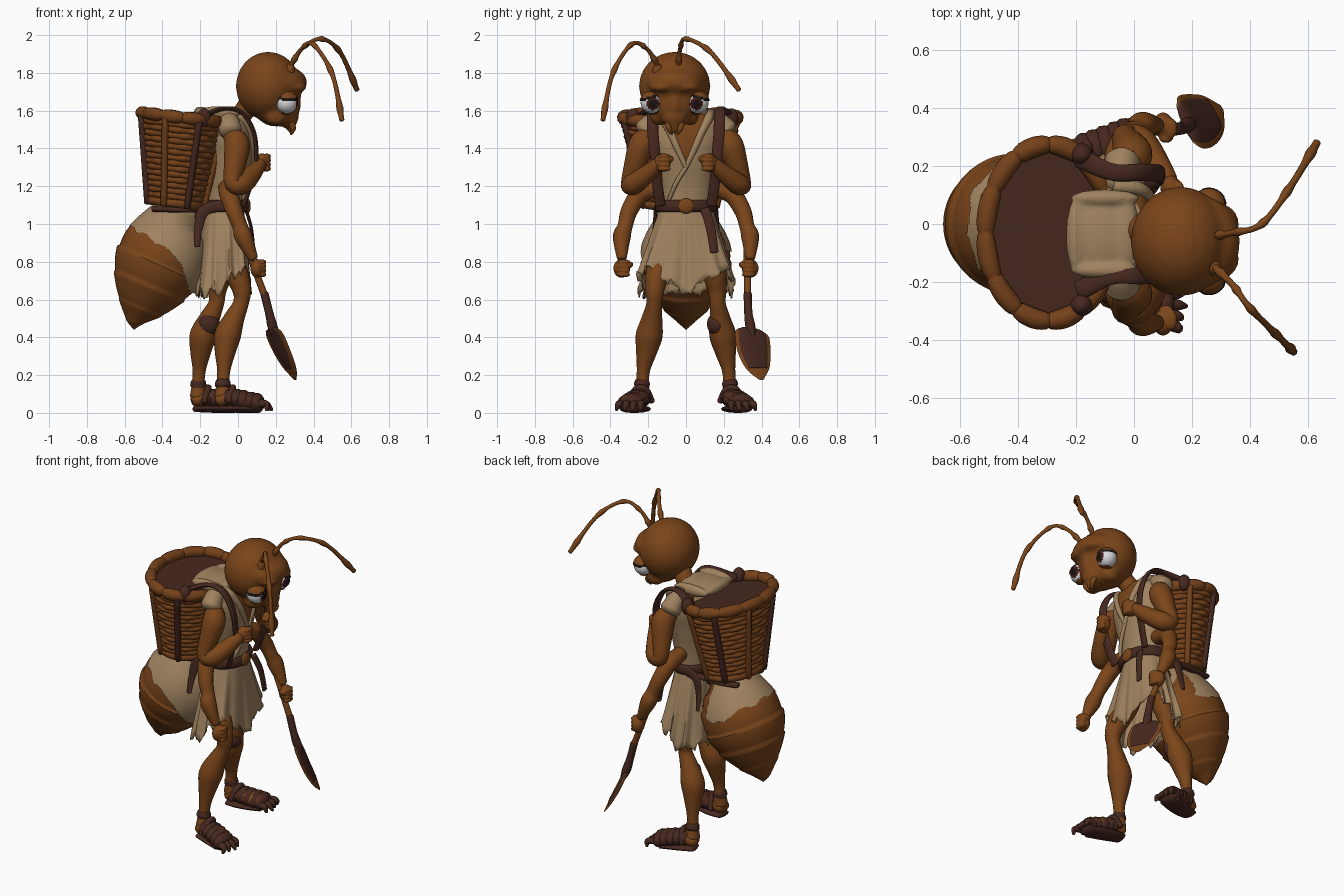
import bpy, bmesh, math, random
from mathutils import Vector, Matrix
from math import sin, cos, pi

random.seed(4)
if "Cube" in bpy.data.objects:
    bpy.data.objects.remove(bpy.data.objects["Cube"])


def material(name, colour):
    made = bpy.data.materials.new(name)
    made.use_nodes = True
    made.diffuse_color = (*colour, 1)
    made.node_tree.nodes["Principled BSDF"].inputs["Base Color"].default_value = (*colour, 1)
    return made


skin = material("chestnut skin", (.195, .059, .01))
wicker = material("wicker brown", (.175, .052, .01))
leather = material("dark leather", (.062, .021, .014))
cloth = material("tan cloth", (.35, .225, .115))
white = material("eye white", (.7, .7, .72))
iris = material("iris brown", (.06, .012, .008))
black = material("black", (.008, .006, .006))


def finish(name, bm, *mats, rule=None):
    """Turn a bmesh into a smooth object, colouring faces by an optional rule."""
    bmesh.ops.recalc_face_normals(bm, faces=bm.faces)
    mesh = bpy.data.meshes.new(name)
    if rule:
        for face in bm.faces:
            face.material_index = rule(face.calc_center_median(), face.normal)
    bm.to_mesh(mesh)
    bm.free()
    for mat in mats:
        mesh.materials.append(mat)
    obj = bpy.data.objects.new(name, mesh)
    bpy.context.collection.objects.link(obj)
    bpy.ops.object.select_all(action="DESELECT")
    obj.select_set(True)
    bpy.context.view_layer.objects.active = obj
    bpy.ops.object.shade_smooth_by_angle(angle=math.radians(50))
    return obj


def loft(rings, closed=False, caps=True):
    bm = bmesh.new()
    rows = [[bm.verts.new(p) for p in ring] for ring in rings]
    for low, high in list(zip(rows, rows[1:])) + ([(rows[-1], rows[0])] if closed else []):
        for i in range(len(low)):
            j = (i + 1) % len(low)
            bm.faces.new((low[i], low[j], high[j], high[i]))
    if caps and not closed:
        bm.faces.new(rows[0])
        bm.faces.new(rows[-1])
    return bm


def spline(points, steps, closed=False):
    """Catmull-Rom samples through points of any dimension."""
    pts = [Vector(p) for p in points]
    count = len(pts)
    pick = (lambda i: pts[i % count]) if closed else (lambda i: pts[min(max(i, 0), count - 1)])
    out = []
    for i in range(count if closed else count - 1):
        a, b, c, d = (pick(i + k) for k in (-1, 0, 1, 2))
        for k in range(steps):
            t = k / steps
            out.append(b + (c - a) * (t / 2) + (a * 2 - b * 5 + c * 4 - d) * (t * t / 2)
                       + (b * 3 - a - c * 3 + d) * (t ** 3 / 2))
    return out if closed else out + [pts[-1]]


def tube_mesh(points, sides=12, steps=6, scale=(1, 1), closed=False, ref=(0, 1, 0), swell=None):
    """Tapered tube along (x, y, z, radius) points with rounded ends."""
    path = spline(points, steps, closed)
    count = len(path)
    across, rings = Vector(ref), []
    for i, p in enumerate(path):
        before = path[i - 1] if closed or i else p
        after = path[(i + 1) % count] if closed or i < count - 1 else p
        along = (after.xyz - before.xyz).normalized()
        across = (across - along * across.dot(along)).normalized()
        side = along.cross(across)
        radius = max(p.w, .002) * (swell(i / count) if swell else 1)
        spots = [(0, 1)]
        if not closed and i == 0:
            spots = [(-.45, .55), (-.25, .85), (0, 1)]
        elif not closed and i == count - 1:
            spots = [(0, 1), (.25, .85), (.45, .55)]
        for shift, grow in spots:
            centre = p.xyz + along * (shift * radius * min(scale))
            rings.append([centre + (across * (cos(a) * scale[0]) + side * (sin(a) * scale[1]))
                          * (radius * grow) for a in (2 * pi * k / sides for k in range(sides))])
    return loft(rings, closed)


def tube(name, points, mat, **options):
    return finish(name, tube_mesh(points, **options), mat)


def add_ball(bm, centre, radii, segments=24):
    matrix = Matrix.Translation(centre) @ Matrix.Diagonal((*radii, 1))
    bmesh.ops.create_uvsphere(bm, u_segments=segments, v_segments=segments // 2, radius=1, matrix=matrix)


def blob(name, balls, mat, voxel=.01, relax=6):
    """Fuse several balls into one smooth organic form."""
    bm = bmesh.new()
    for centre, radii in balls:
        add_ball(bm, centre, radii)
    obj = finish(name, bm, mat)
    fuse = obj.modifiers.new("fuse", "REMESH")
    fuse.mode, fuse.voxel_size, fuse.use_smooth_shade = "VOXEL", voxel, True
    soften = obj.modifiers.new("soften", "SMOOTH")
    soften.factor, soften.iterations = .5, relax
    bpy.ops.object.convert(target="MESH")


def mirrored(points, side, shift=0):
    return [(x + shift, y * side, z, r) for x, y, z, r in points]


def oval(cx, cy, z, rx, ry, radius, count=48, wave=0, phase=0, tilt=0):
    """Closed oval path, optionally wavy and tilted."""
    out = []
    for k in range(count):
        a = 2 * pi * k / count
        grow = 1 + wave * sin(12 * a + phase)
        out.append((cx + rx * grow * cos(a), cy + ry * grow * sin(a), z - tilt * rx * cos(a), radius))
    return out


# Head, with broad forehead, brows, cheeks and muzzle
mid = -.06
face = [((.16, mid, 1.73), (.172, .19, .182)), ((.2, mid, 1.64), (.125, .135, .125)),
        ((.265, mid, 1.57), (.058, .07, .065)), ((.225, mid, 1.75), (.142, .16, .09)),
        ((.3, mid, 1.65), (.035, .04, .09)), ((.28, mid, 1.515), (.022, .03, .04))]
for s in (-1, 1):
    face += [((.29, mid + s * .065, 1.722), (.075, .07, .028)), ((.2, mid + s * .085, 1.57), (.06, .045, .05))]
blob("head", face, skin, relax=16)

for s in (-1, 1):
    # Large eyes with dark-edged sloping lids
    centre = Vector((.258, mid + s * .12, 1.643))
    gaze = Vector((.97, -s * .1, -.1)).normalized()
    slope = Vector((.1, s * .3, .95)).normalized()

    def eye_colour(p, n):
        aim = (p - centre).normalized().dot(gaze)
        return 2 if aim > .93 else 1 if aim > .8 else 0
    bm = bmesh.new()
    add_ball(bm, centre, (.058, .06, .058), 48)
    finish("eyeball", bm, white, iris, black, rule=eye_colour)
    bm = bmesh.new()
    add_ball(bm, centre, (.064, .066, .064), 48)
    bm.normal_update()
    open_eye = [f for f in bm.faces if -.8 < f.normal.dot(slope) < .42]
    bmesh.ops.delete(bm, geom=open_eye, context="FACES")
    finish("eyelid", bm, skin, black, rule=lambda p, n: int(0 < n.dot(slope) < .62))
    # Small mandibles
    tube("mandible", [(.28, mid + s * .035, 1.54, .018), (.292, mid + s * .03, 1.505, .015),
                      (.28, mid + s * .015, 1.475, .006)], skin)

# Antennae with jointed swellings
feelers = [[(.28, -.04, 1.84, .015), (.34, -.03, 1.93, .012), (.44, 0, 1.98, .012),
            (.54, .13, 1.91, .013), (.63, .28, 1.71, .015)],
           [(.28, -.15, 1.84, .015), (.34, -.21, 1.93, .012), (.4, -.29, 1.95, .012),
            (.5, -.39, 1.79, .013), (.55, -.44, 1.55, .015)]]
for points in feelers:
    tube("antenna", points, skin, sides=10, steps=12, swell=lambda t: .9 + .4 * abs(sin(t * 5 * pi)) ** 8)
    x, y, z, r = points[0]
    tube("antenna_socket", [(x - .01, y, z - .03, .03), (x, y, z - .005, .022)], skin)

tube("neck", [(-.04, 0, 1.5, .075), (.02, -.02, 1.58, .055), (.08, -.05, 1.66, .06)], skin)

# Tunic body, open at the chest
body = spline([(1.04, -.07, .1, .135), (1.2, -.06, .105, .145), (1.35, -.05, .125, .175),
               (1.47, -.05, .125, .2), (1.55, -.045, .1, .17), (1.59, -.03, .06, .09)], 10)
bm = loft([[(x + rx * cos(a), ry * sin(a), z) for a in (2 * pi * k / 96 for k in range(96))]
           for z, x, rx, ry in body])
finish("tunic", bm, cloth, skin, rule=lambda p, n: int(p.x > 0 and abs(p.y) < (p.z - 1.31) * .45))
for s in (-1, 1):
    tube("tunic_lapel", [(.068, 0, 1.3, .012), (.07, s * .045, 1.4, .018), (.06, s * .08, 1.48, .02),
                         (.02, s * .12, 1.56, .024), (-.06, s * .13, 1.585, .025)], cloth)
    tube("tunic_sleeve", mirrored([(-.05, .13, 1.55, .05), (-.045, .18, 1.53, .056), (-.04, .215, 1.495, .062)], s),
         cloth, sides=18)
tube("tunic_wrap", [(.068, 0, 1.3, .012), (.055, -.05, 1.22, .012), (.03, -.09, 1.13, .01)], cloth)
blob("cloth_hood", [((-.12, -.04, 1.585), (.11, .13, .035)), ((-.2, -.04, 1.59), (.035, .13, .032)),
                    ((-.1, -.16, 1.59), (.12, .03, .035)), ((-.1, .09, 1.59), (.12, .03, .035)),
                    ((-.03, -.03, 1.58), (.05, .14, .04))], cloth)

# Ragged pleated skirt, cut short over the thighs
rows, around = 14, 120
fray = [random.uniform(-.02, .02) for k in range(around)]


def skirt_point(t, k):
    a = 2 * pi * k / around
    turn = min(a, 2 * pi - a)
    drop = .45 - .11 * max(0, cos(2 * (turn - .9))) + .02 * sin(11 * a + 1) + (fray[k] if t == 1 else 0)
    fold = 1 + t * (.05 * sin(13 * a) + .025 * sin(22 * a) + .13 * sin(2 * a) ** 2)
    return (-.077 + (.108 + .034 * t) * fold * cos(a), (.14 + .108 * t) * fold * sin(a), 1.09 - t * drop)


skirt = finish("skirt", loft([[skirt_point(i / rows, k) for k in range(around)]
                              for i in range(rows + 1)], caps=False), cloth)
skirt.modifiers.new("thickness", "SOLIDIFY").thickness = .008

# Belt, buckle and hanging strap
tube("belt", oval(-.07, 0, 1.095, .115, .15, .032), leather, steps=2, scale=(1, .5), closed=True, ref=(0, 0, 1))
blob("buckle", [((.05, 0, 1.095), (.018, .045, .042))], skin, .006)
tube("belt_strap", [(.04, .1, 1.08, .025), (.07, .13, .98, .025), (.085, .15, .85, .022)], leather, scale=(1, .35))

# Abdomen with overlapping plates
gaster = [(-.26, 0, 1.07, .07), (-.32, 0, 1, .165), (-.38, 0, .87, .228), (-.44, 0, .74, .228),
          (-.5, 0, .6, .155), (-.54, 0, .5, .065), (-.55, 0, .445, .006)]
tube("abdomen", gaster, skin, sides=48, steps=12, swell=lambda t: 1.03 - .05 * (t * 7 % 1))
tube("abdomen_stalk", [(-.08, 0, 1.0, .07), (-.18, 0, 1.03, .06), (-.28, 0, 1.03, .07)], leather)
drape = tube_mesh(gaster, sides=96, steps=20, swell=lambda t: 1.05)


def bare(p):
    reach = p.x + .57
    edge = .99 - .72 * reach - 2 * max(0, reach - .24) + .012 * sin(60 * p.x) + .01 * sin(50 * p.y)
    return p.z < max(edge, .85 if p.y > .06 else .63) or (p.y > .1 and p.x > -.28)


bmesh.ops.delete(drape, geom=[v for v in drape.verts if bare(v.co)], context="VERTS")
finish("abdomen_drape", drape, cloth)


# Woven basket
def basket_oval(t, radius, **options):
    return oval(-.33 + .035 * t, -.03, 1.11 + .44 * t, .142 + .073 * t, .19 + .11 * t, radius, tilt=.12, **options)


finish("basket_hull", loft([[p[:3] for p in basket_oval(i / 4, 0)] for i in range(5)]), leather)
for i in range(15):
    tube("basket_weave", basket_oval(i / 15 + .01, .018, wave=.022, phase=i * pi), wicker, sides=8, steps=2,
         closed=True, ref=(0, 0, 1))
tube("basket_rim", basket_oval(1.03, .033), wicker, steps=4, closed=True, ref=(0, 0, 1),
     swell=lambda t: .78 + .3 * abs(sin(12 * pi * t)) ** .5)
tube("basket_base", basket_oval(0, .024), wicker, steps=2, closed=True, ref=(0, 0, 1))
low, high = basket_oval(-.03, .018), basket_oval(1, .018)
for k in range(3, 48, 6):
    out = Vector((cos(2 * pi * k / 48), sin(2 * pi * k / 48), 0, 0)) * .02
    tube("basket_stave", [Vector(low[k]) + out, Vector(high[k]) + out], wicker if k % 4 == 1 else leather, sides=8)

for s in (-1, 1):
    # Shoulder harness and hip straps
    tube("harness_strap", [(-.19, s * .23, 1.57, .035), (-.08, s * .18, 1.61, .03), (.02, s * .178, 1.59, .03),
                           (.085, s * .175, 1.48, .03), (.095, s * .16, 1.33, .028), (.065, s * .15, 1.2, .028),
                           (.03, s * .135, 1.1, .028)], leather, scale=(1, .4))
    blob("rim_binding", [((-.18, s * .26 - .02, 1.56), (.04, .04, .055))], leather)
    tube("basket_support", [(-.45, s * .12, 1.08, .025), (-.3, s * .14, 1.075, .025),
                            (-.1, s * .13, 1.08, .025)], leather, scale=(1, .6))
    tube("hip_strap", mirrored([(-.08, .15, 1.1, .03), (-.18, .16, 1.07, .03), (-.21, .17, .97, .022),
                                (-.215, .19, .88, .014)], s), leather, scale=(.35, 1))
    # Upper and lower arms
    tube("upper_arm_pair", mirrored([(-.03, .2, 1.47, .052), (-.005, .235, 1.42, .068), (-.015, .265, 1.33, .06),
                                     (-.03, .3, 1.22, .044), (.02, .28, 1.21, .056), (.08, .2, 1.27, .047),
                                     (.12, .15, 1.32, .032)], s), skin, sides=16)
    tube("lower_arm_pair", mirrored([(-.06, .14, 1.19, .045), (-.05, .24, 1.16, .05), (-.02, .3, 1.07, .045),
                                     (.01, .322, .99, .04), (.03, .34, .93, .047), (.08, .34, .82, .026)], s),
         skin, sides=16)
    # Fists
    for x, y, z in ((.125, .125, 1.325), (.1, .34, .765)):
        fist = [((x, y * s, z), (.035, .045, .05))]
        fist += [((x + .028, (y - .01) * s, z + .035 - .023 * i), (.022, .036, .013)) for i in range(4)]
        blob("fist", fist + [((x + .01, (y - .045) * s, z + .02), (.025, .016, .016))], skin, .006, 3)
    # Legs, one stride apart
    step = -.13 if s > 0 else 0
    tube("leg", [(-.07, s * .08, .98, .065), (-.055 + step * .25, s * .11, .85, .062),
                 (-.01 + step * .65, s * .15, .74, .064)] + mirrored(
        [(.02, .165, .65, .05), (.015, .168, .58, .042), (-.02, .18, .5, .055), (-.055, .195, .41, .071),
         (-.068, .21, .32, .055), (-.075, .225, .23, .036), (-.08, .23, .16, .034), (-.08, .235, .09, .045)],
        s, step), skin, sides=18)
    blob("kneecap", [((.028 + step, s * .167, .6), (.03, .04, .045))], skin)
    tube("ankle_band", mirrored([(-.08, .23, .165, .04), (-.08, .235, .145, .043)], s, step), leather)
    # Sandals and toes
    foot = [(-.1, .235, .065, .048), (-.04, .245, .08, .06), (.03, .265, .068, .066), (.1, .29, .052, .066)]
    tube("foot", mirrored(foot, s, step), skin, scale=(1, .72))
    tube("sandal_sole", mirrored([(x, y, .021, r) for x, y, z, r in foot], s, step), leather, scale=(1, .32))
    for x, y, z, r in spline(foot, 2)[2:]:
        band = [(x - .012, y, z, r * 1.1), (x + .012, y + .003, z, r * 1.1)]
        tube("sandal_strap", mirrored(band, s, step), leather, scale=(1, .72), steps=2)
    tube("instep_strap", mirrored([(-.05, .18, .06, .016), (-.03, .215, .125, .018), (-.03, .265, .125, .018),
                                   (-.05, .3, .06, .016)], s, step), leather, ref=(1, 0, 0))
    for i in range(4):
        reach = .18 - .015 * abs(i - 1)
        tube("toe", mirrored([(.1, .24 + .033 * i, .05, .021), (.15, .24 + .039 * i, .045, .019),
                              (reach, .24 + .043 * i, .015, .008)], s, step), leather, sides=8)
blob("calf_patch", [((-.155, .163, .47), (.06, .054, .062))], leather)

# Spade, its blade turned slightly outward
turned = {"ref": (.5, -.85, 0), "sides": 20}
blade = [(.175, .345, .44, .07), (.195, .35, .41, .1), (.235, .36, .32, .098),
         (.275, .38, .235, .07), (.303, .4, .175, .012)]
tube("spade_handle", [(.05, .32, .86, .016), (.1, .325, .73, .018), (.145, .327, .61, .019)], skin)
tube("spade_socket", [(.14, .327, .63, .022), (.165, .33, .53, .022), (.185, .342, .45, .026),
                      (.21, .352, .38, .012)], leather)
tube("spade_blade", blade, skin, scale=(1, .09), **turned)
tube("spade_face", [(x, y, z + .004, r * .84) for x, y, z, r in blade[:-1]], leather, scale=(1, .17), **turned)
